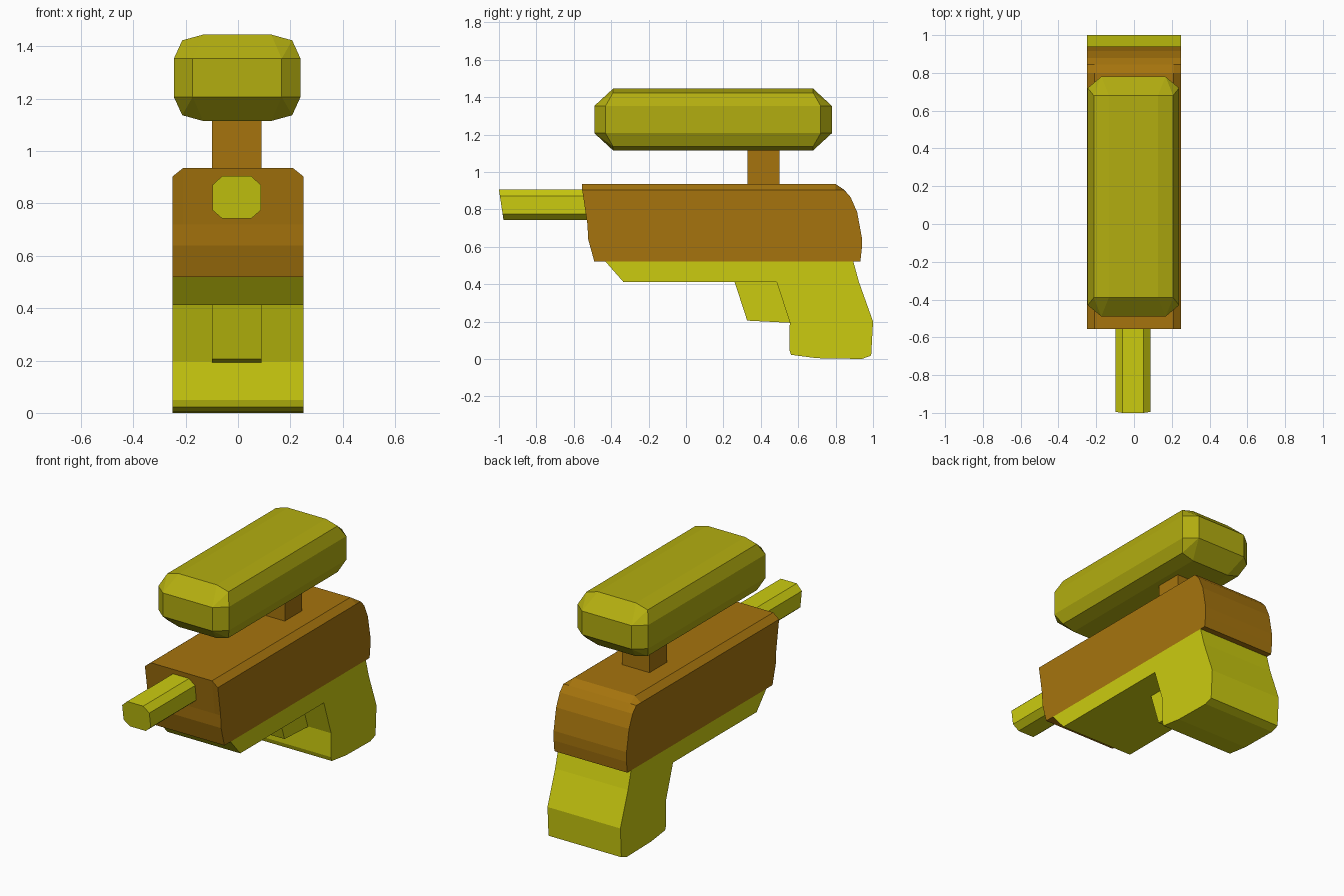
import bpy, bmesh

if "Cube" in bpy.data.objects:
    bpy.data.objects.remove(bpy.data.objects["Cube"])


def material(name, rgb):
    m = bpy.data.materials.new(name)
    m.diffuse_color = (*rgb, 1)
    m.use_nodes = True
    m.node_tree.nodes["Principled BSDF"].inputs["Base Color"].default_value = m.diffuse_color
    return m


yellow = material("yellow", (0.60, 0.60, 0.005))
olive = material("olive", (0.45, 0.42, 0.005))
orange = material("orange", (0.38, 0.175, 0.004))


def finish(bm, name, mat):
    bmesh.ops.recalc_face_normals(bm, faces=bm.faces)
    mesh = bpy.data.meshes.new(name)
    bm.to_mesh(mesh)
    bm.free()
    mesh.materials.append(mat)
    ob = bpy.data.objects.new(name, mesh)
    bpy.context.collection.objects.link(ob)
    return ob


def loft(name, rings, mat):
    """Skin between equal-length rings of points and cap both ends."""
    bm = bmesh.new()
    vs = [[bm.verts.new(p) for p in r] for r in rings]
    n = len(vs[0])
    for a, b in zip(vs, vs[1:]):
        for i in range(n):
            j = (i + 1) % n
            bm.faces.new((a[i], a[j], b[j], b[i]))
    bm.faces.new(vs[0])
    bm.faces.new(vs[-1])
    return finish(bm, name, mat)


def side_prism(name, profile, x0, x1, mat):
    return loft(name, [[(x, y, z) for y, z in profile] for x in (x0, x1)], mat)


# Body: side profile with chamfered top edges
body = [(-0.555, 0.935), (0.80, 0.935), (0.845, 0.905), (0.88, 0.865),
        (0.915, 0.785), (0.94, 0.65), (0.94, 0.59), (0.932, 0.52),
        (-0.49, 0.52), (-0.523, 0.64), (-0.527, 0.72)]
loft("body", [[(x, y, min(z, cap)) for y, z in body]
              for x, cap in ((-0.25, 0.903), (-0.21, 1), (0.21, 1), (0.25, 0.903))], orange)

# Grip with the rail under the body
grip = [(-0.43, 0.52), (-0.335, 0.412), (0.484, 0.412), (0.555, 0.197),
        (0.552, 0.05), (0.562, 0.022), (0.70, 0.004), (0.94, 0.0),
        (0.99, 0.018), (1.0, 0.20), (0.925, 0.41), (0.895, 0.52)]
side_prism("grip", grip, -0.25, 0.25, yellow)

# Trigger
side_prism("trigger", [(0.26, 0.412), (0.327, 0.205), (0.56, 0.193), (0.56, 0.30),
                       (0.50, 0.412)], -0.10, 0.09, yellow)

# Barrel: chamfered tube with a slanted muzzle
section = [(-0.06, 0.905), (0.05, 0.905), (0.088, 0.87), (0.088, 0.775),
           (0.05, 0.742), (-0.06, 0.742), (-0.098, 0.775), (-0.098, 0.87)]
loft("barrel", [[(x, -1 + (0.905 - z) * 0.15, z) for x, z in section],
                [(x, -0.50, z) for x, z in section]], yellow)

# Post holding up the sight
side_prism("sight_post", [(0.33, 0.92), (0.50, 0.92), (0.50, 1.13), (0.33, 1.13)],
           -0.10, 0.09, orange)

# Sight: rounded block, hull of one mirrored corner set
bm = bmesh.new()
corner = [(0.17, 0.635, 0.073), (0.242, 0.575, 0.073),
          (0.21, 0.535, 0.143), (0.13, 0.535, 0.165)]
for x, y, z in corner:
    for sx in (-1, 1):
        for sy in (-1, 1):
            for sz in (-1, 1):
                bm.verts.new((sx * x - 0.003, sy * y + 0.145, sz * z + 1.28))
bmesh.ops.convex_hull(bm, input=bm.verts)
bmesh.ops.dissolve_limit(bm, angle_limit=0.02, verts=bm.verts, edges=bm.edges)
finish(bm, "sight", olive)
